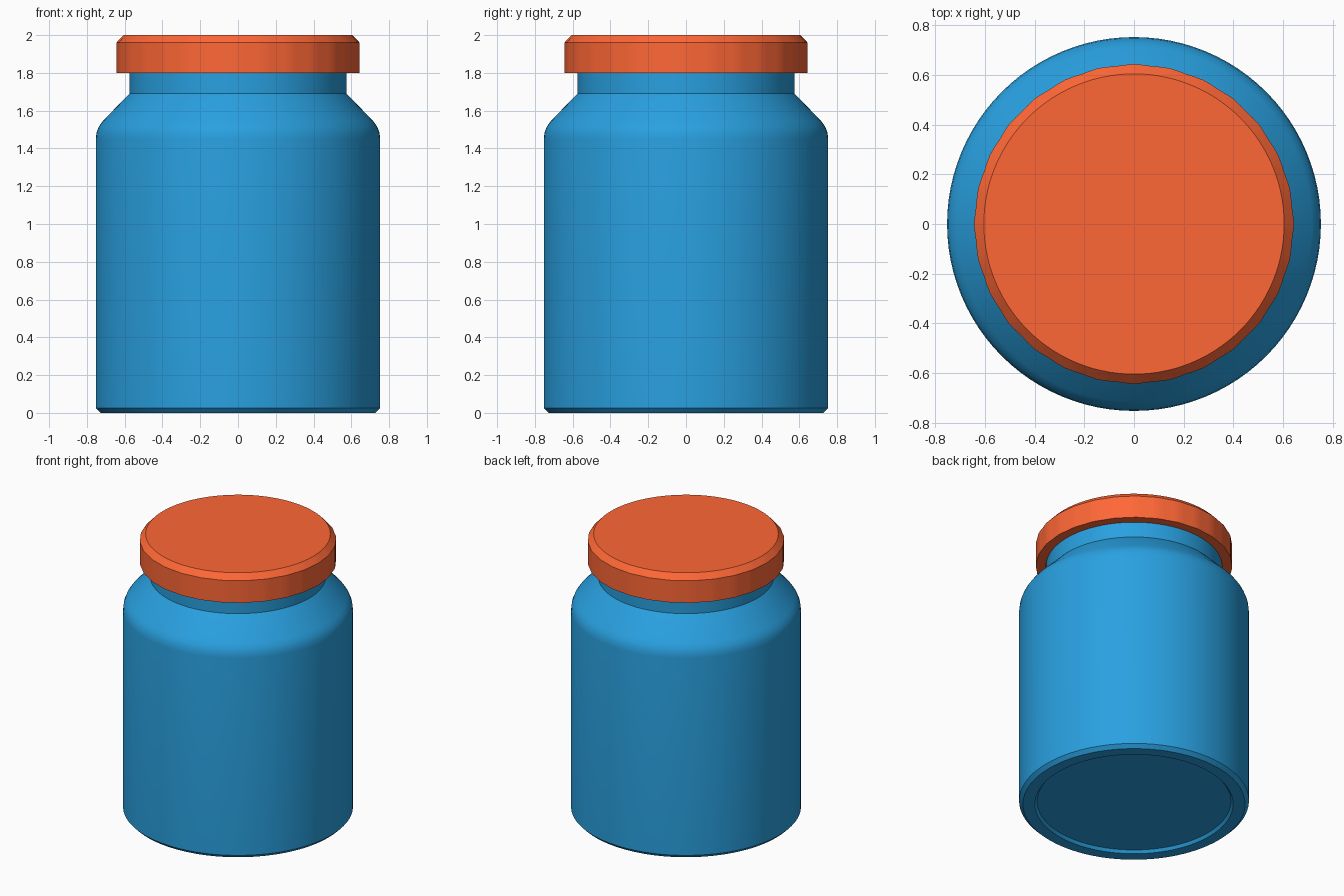
import bpy
import math

if "Cube" in bpy.data.objects:
    bpy.data.objects.remove(bpy.data.objects["Cube"])

SEG = 96


def material(name, color):
    m = bpy.data.materials.new(name)
    m.diffuse_color = (*color, 1)
    m.use_nodes = True
    m.node_tree.nodes["Principled BSDF"].inputs["Base Color"].default_value = m.diffuse_color
    return m


def lathe(name, profile, mat, seg=SEG, ripple=None, closed=False):
    """Spin (radius, z) points around z; a zero radius becomes a pole."""
    verts, faces, rings = [], [], []
    for i, (r, z) in enumerate(profile):
        start = len(verts)
        if r == 0:
            verts.append((0, 0, z))
            rings.append([start] * seg)
            continue
        for k in range(seg):
            a = 2 * math.pi * k / seg
            rr = r + (ripple(i, a) if ripple else 0)
            verts.append((rr * math.cos(a), rr * math.sin(a), z))
        rings.append(list(range(start, start + seg)))
    pairs = list(zip(rings, rings[1:]))
    if closed:
        pairs.append((rings[-1], rings[0]))
    for lo, hi in pairs:
        for k in range(seg):
            n = (k + 1) % seg
            faces.append(list(dict.fromkeys((lo[k], lo[n], hi[n], hi[k]))))
    mesh = bpy.data.meshes.new(name)
    mesh.from_pydata(verts, [], faces)
    mesh.materials.append(mat)
    ob = bpy.data.objects.new(name, mesh)
    bpy.context.collection.objects.link(ob)
    bpy.ops.object.select_all(action='DESELECT')
    ob.select_set(True)
    bpy.context.view_layer.objects.active = ob
    bpy.ops.object.shade_smooth_by_angle(angle=math.radians(30))
    return ob


blue = material("jar_blue", (0.022, 0.352, 0.745))
orange = material("lid_orange", (1.0, 0.136, 0.037))

# Hollow jar: recessed base, rounded shoulder, straight neck, inner wall
lathe("jar", [
    (0, 0.02), (0.635, 0.02), (0.65, 0), (0.728, 0), (0.753, 0.025),
    (0.753, 1.45), (0.749, 1.485), (0.737, 1.515), (0.716, 1.545),
    (0.575, 1.69), (0.575, 1.93),
    (0.525, 1.93), (0.525, 1.67), (0.68, 1.51), (0.70, 1.45),
    (0.70, 0.08), (0, 0.08),
], blue)

# Screw lid: bevelled cap with a shallow gripped skirt, hollow underneath
RIDGES = 28


def grip(i, a):
    return 0.002 * math.cos(RIDGES * a) if i in (1, 2) else 0


lathe("lid", [
    (0.577, 1.80), (0.642, 1.80), (0.642, 1.96), (0.605, 2.0), (0, 2.0),
    (0, 1.94), (0.577, 1.94),
], orange, seg=RIDGES * 4, ripple=grip, closed=True)
